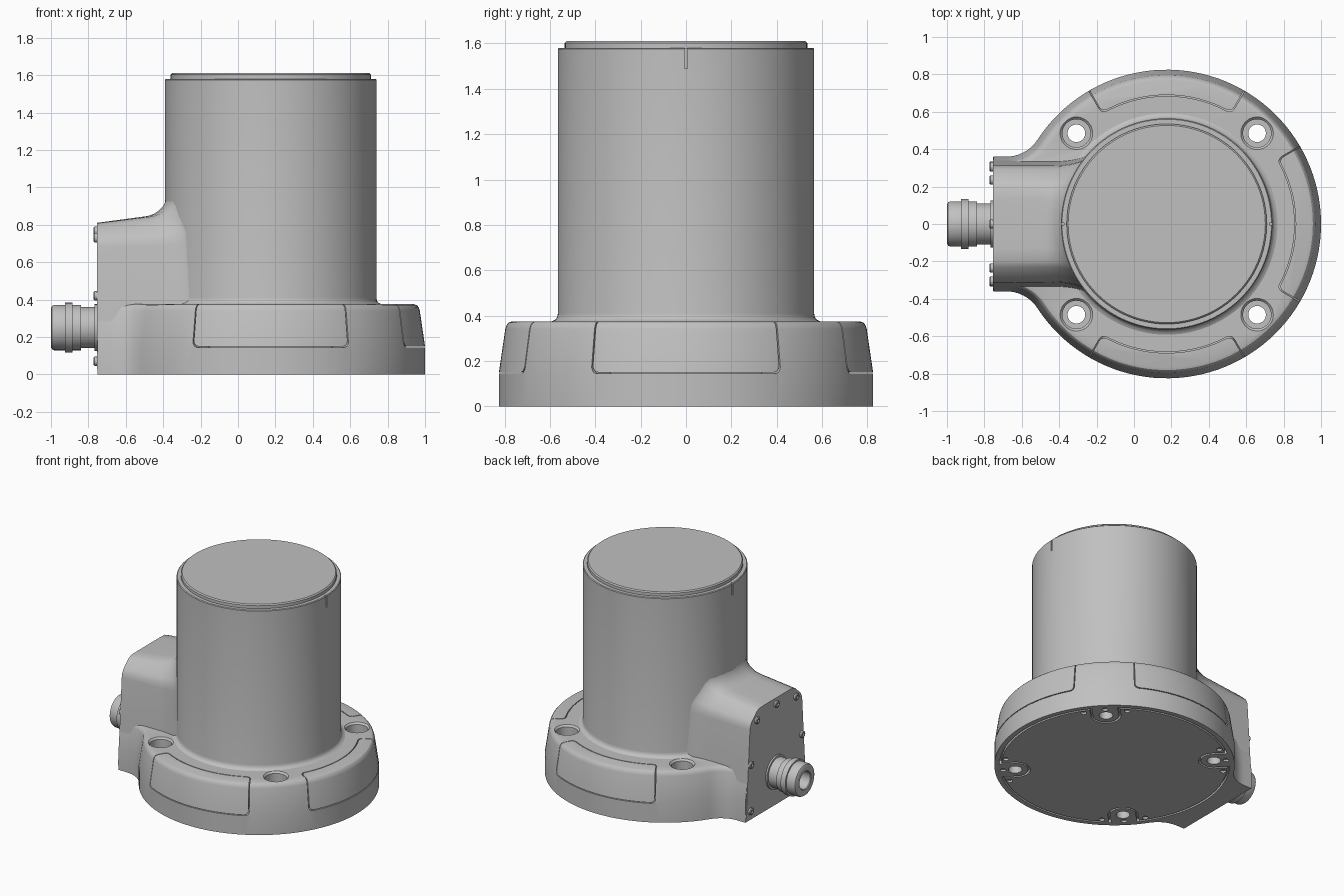
import bpy, bmesh
from math import sin, cos, pi, radians, sqrt, atan2, hypot
from mathutils import Matrix, Vector

if "Cube" in bpy.data.objects:
    bpy.data.objects.remove(bpy.data.objects["Cube"], do_unlink=True)

CX = 0.175                       # axis of the round body
R_BASE, R_TOWER = 0.825, 0.565
NECK, NECK_FILLET, END_X = 0.36, 0.2, -0.755
HOLES = [(CX + sx * 0.483, sy * 0.485) for sx in (-1, 1) for sy in (-1, 1)]

gray = bpy.data.materials.new("metal_gray")
gray.use_nodes = True
gray.diffuse_color = (0.53, 0.53, 0.53, 1)
gray.node_tree.nodes["Principled BSDF"].inputs["Base Color"].default_value = gray.diffuse_color


def loft(name, rings):
    """Closed solid through a list of equally long point rings."""
    bm = bmesh.new()
    vs = [[bm.verts.new(p) for p in ring] for ring in rings]
    n = len(vs[0])
    for a, b in zip(vs, vs[1:]):
        for i in range(n):
            j = (i + 1) % n
            bm.faces.new((a[i], a[j], b[j], b[i]))
    bm.faces.new(vs[0][::-1])
    bm.faces.new(vs[-1])
    bmesh.ops.recalc_face_normals(bm, faces=bm.faces)
    mesh = bpy.data.meshes.new(name)
    bm.to_mesh(mesh)
    bm.free()
    mesh.materials.append(gray)
    ob = bpy.data.objects.new(name, mesh)
    bpy.context.collection.objects.link(ob)
    return ob


def lathe(name, profile, loc=(0, 0, 0), along_x=False, seg=96):
    """Revolve (radius, height) pairs; height runs along z, or along -x."""
    rot = Matrix.Rotation(-pi / 2, 4, 'Y') if along_x else Matrix()
    m = Matrix.Translation(loc) @ rot
    return loft(name, [[m @ Vector((r * cos(2 * pi * i / seg), r * sin(2 * pi * i / seg), h))
                        for i in range(seg)] for r, h in profile])


def box(name, size, loc, angle=0):
    m = Matrix.Translation(loc) @ Matrix.Rotation(angle, 4, 'Z')
    x, y, z = (s / 2 for s in size)
    return loft(name, [[m @ Vector((a * x, b * y, c)) for a, b in
                        ((-1, -1), (1, -1), (1, 1), (-1, 1))] for c in (-z, z)])


def activate(ob):
    bpy.ops.object.select_all(action='DESELECT')
    ob.select_set(True)
    bpy.context.view_layer.objects.active = ob


def boolean(ob, tool, op='DIFFERENCE'):
    """Apply a boolean and discard the tool."""
    activate(ob)
    mod = ob.modifiers.new("cut", 'BOOLEAN')
    mod.operation, mod.solver, mod.object = op, 'EXACT', tool
    bpy.ops.object.modifier_apply(modifier=mod.name)
    bpy.data.objects.remove(tool, do_unlink=True)


# Base: disc outline running through concave fillets into a straight neck
def base_outline(inset, z):
    R, f, w = R_BASE - inset, NECK_FILLET + inset, NECK - inset
    fy = NECK + NECK_FILLET
    fx = CX - sqrt((R_BASE + NECK_FILLET) ** 2 - fy ** 2)
    a = atan2(fy, fx - CX)
    half = [(CX + R * cos(a * i / 48), R * sin(a * i / 48)) for i in range(49)]
    start, end = a - pi, -pi / 2
    for i in range(1, 11):
        t = start + (end - start) * i / 10
        half.append((fx + f * cos(t), fy + f * sin(t)))
    half.append((END_X + 0.005, w))
    full = half + [(x, -y) for x, y in half[:0:-1]]
    return [(x, y, z) for x, y in full]


def make_base(name):
    levels = [(0, 0), (0, 0.15), (0.028, 0.34), (0.034, 0.359), (0.044, 0.37), (0.06, 0.375)]
    return loft(name, [base_outline(i, z) for i, z in levels])


# Cover panels: wedges of the rim, separated from it by a thin gap
def wedge(name, direction, gap):
    half = radians(30) + gap / R_BASE
    inner, outer = 0.69 - gap, 1.0
    angles = [direction + half * (i / 12 - 1) for i in range(25)]
    ring = [(inner, a) for a in angles] + [(outer, a) for a in angles[::-1]]
    ob = loft(name, [[(CX + r * cos(a), r * sin(a), z) for r, a in ring]
                     for z in (0.15 - gap, 0.5)])
    bm = bmesh.new()
    bm.from_mesh(ob.data)
    rounded = []
    for e in bm.edges:
        p, q = (v.co - Vector((CX, 0, 0)) for v in e.verts)
        rp, rq = hypot(p.x, p.y), hypot(q.x, q.y)
        upright = abs(p.z - q.z) > 0.1 and rp < 0.8
        at_end = abs(abs(atan2(p.x * sin(direction) - p.y * cos(direction),
                               p.x * cos(direction) + p.y * sin(direction))) - half) < 0.001
        if at_end and (upright or (abs(rp - rq) > 0.1 and p.z < 0.3)):
            rounded.append(e)
    bmesh.ops.bevel(bm, geom=rounded, offset=0.03, segments=4, profile=0.5, affect='EDGES')
    bmesh.ops.recalc_face_normals(bm, faces=bm.faces)
    bm.to_mesh(ob.data)
    bm.free()
    return ob


base = make_base("base")
for name, direction in (("front", -pi / 2), ("left", 0), ("back", pi / 2)):
    panel = make_base(name + "_cover_panel")
    boolean(panel, wedge("wedge", direction, 0), 'INTERSECT')
    boolean(base, wedge("wedge", direction, 0.006))


# Underside plate, notched around the mounting holes
def notched_disc(name, gap, z0, z1):
    ob = lathe(name, [(0.79 - gap, z0), (0.79 - gap, z1)], (CX, 0, 0))
    r = 0.09 + gap
    for x, y in HOLES:
        a = atan2(y, x - CX)
        slot = lathe("slot", [(r, -0.2), (r, 0.2)], (x, y, 0), seg=32)
        boolean(slot, box("slot_end", (0.3, 2 * r * 0.99, 0.3),
                          (x + 0.15 * cos(a), y + 0.15 * sin(a), 0), a), 'UNION')
        boolean(ob, slot)
    return ob


boolean(base, notched_disc("recess", 0, -0.05, 0.025))
bottom_plate = notched_disc("bottom_plate", 0.014, 0, 0.03)

# Counterbored mounting holes, with small pin holes around them underneath
for x, y in HOLES:
    boolean(base, lathe("bore", [(0.047, -0.1), (0.047, 0.2), (0.075, 0.2), (0.075, 0.362),
                                 (0.088, 0.376), (0.088, 0.5)], (x, y, 0), seg=40))
    a = atan2(y, x - CX)
    for radial, side, target in ((0.768, 0, base), (0.735, 0.15, bottom_plate),
                                 (0.735, -0.15, bottom_plate)):
        px = CX + radial * cos(a) - side * sin(a)
        py = radial * sin(a) + side * cos(a)
        boolean(target, lathe("pin_hole", [(0.02, -0.05), (0.02, 0.015)], (px, py, 0), seg=20))

# Tower with a foot fillet, two index slots and a cap
tower = lathe("tower", [(0.592, 0.36), (0.592, 0.375), (0.577, 0.382), (0.568, 0.393),
                        (R_TOWER, 0.41), (R_TOWER, 1.575), (0.56, 1.58)], (CX, 0, 0))
for s in (-1, 1):
    boolean(tower, box("slot", (0.03, 0.012, 0.2), (CX + s * R_TOWER, 0, 1.59)))
lathe("cap", [(0.535, 1.57), (0.535, 1.602), (0.527, 1.61)], (CX, 0, 0))


# Side housing: sections swept from the flat end to the tower wall
def housing_section(s):
    u = max(0, (s - 0.7) / 0.3)
    fillet = 1 - sqrt(max(0, 1 - u * u))
    # half width, height, lift and flare weight of each section point
    half = [(0.358, 0.03, 0, 1), (0.335, 0.36, 0, 1), (0.313, 0.68, 0.2, 1),
            (0.308, 0.71, 0.4, 1), (0.292, 0.738, 0.5, 0.9), (0.23, 0.795, 0.9, 0.6),
            (0.2, 0.808, 1, 0.4), (0.13, 0.81, 1, 0), (0.06, 0.81, 1, 0)]
    ring = []
    for w, z, lift, flare in half:
        y = w + 0.04 * flare * fillet
        wall = CX - sqrt((R_TOWER - 0.006) ** 2 - y * y)
        ring.append((END_X + (wall - END_X) * s, y,
                     z + lift * (0.05 * s + 0.1 * fillet)))
    return ring + [(x, -y, z) for x, y, z in ring[::-1]]


steps = [0, 0.35, 0.7, 0.76, 0.82, 0.87, 0.91, 0.945, 0.97, 0.99, 1]
loft("side_housing", [housing_section(s) for s in steps])

# End screws
screws = [(s * y, z) for s in (-1, 1) for y, z in ((0.31, 0.07), (0.305, 0.42), (0.235, 0.73))]
for i, (y, z) in enumerate(screws + [(0, 0.765)]):
    lathe("end_screw_%d" % (i + 1), [(0.025, -0.01), (0.025, 0.012), (0.02, 0.017),
                                     (0.011, 0.017), (0.011, 0.006)], (END_X, y, z), True, 20)

# Cable connector with a grip ring and an open socket
lathe("connector", [(0.125, -0.01), (0.125, 0.012), (0.11, 0.012), (0.11, 0.085), (0.121, 0.085),
                    (0.121, 0.13), (0.133, 0.13), (0.133, 0.17), (0.121, 0.17), (0.121, 0.228),
                    (0.116, 0.239), (0.105, 0.245), (0.07, 0.245), (0.065, 0.24), (0.065, 0.16)],
      (END_X, 0, 0.25), True, 48)

for ob in bpy.context.collection.objects:
    if ob.type == 'MESH':
        activate(ob)
        bpy.ops.object.shade_smooth_by_angle(angle=radians(30))
